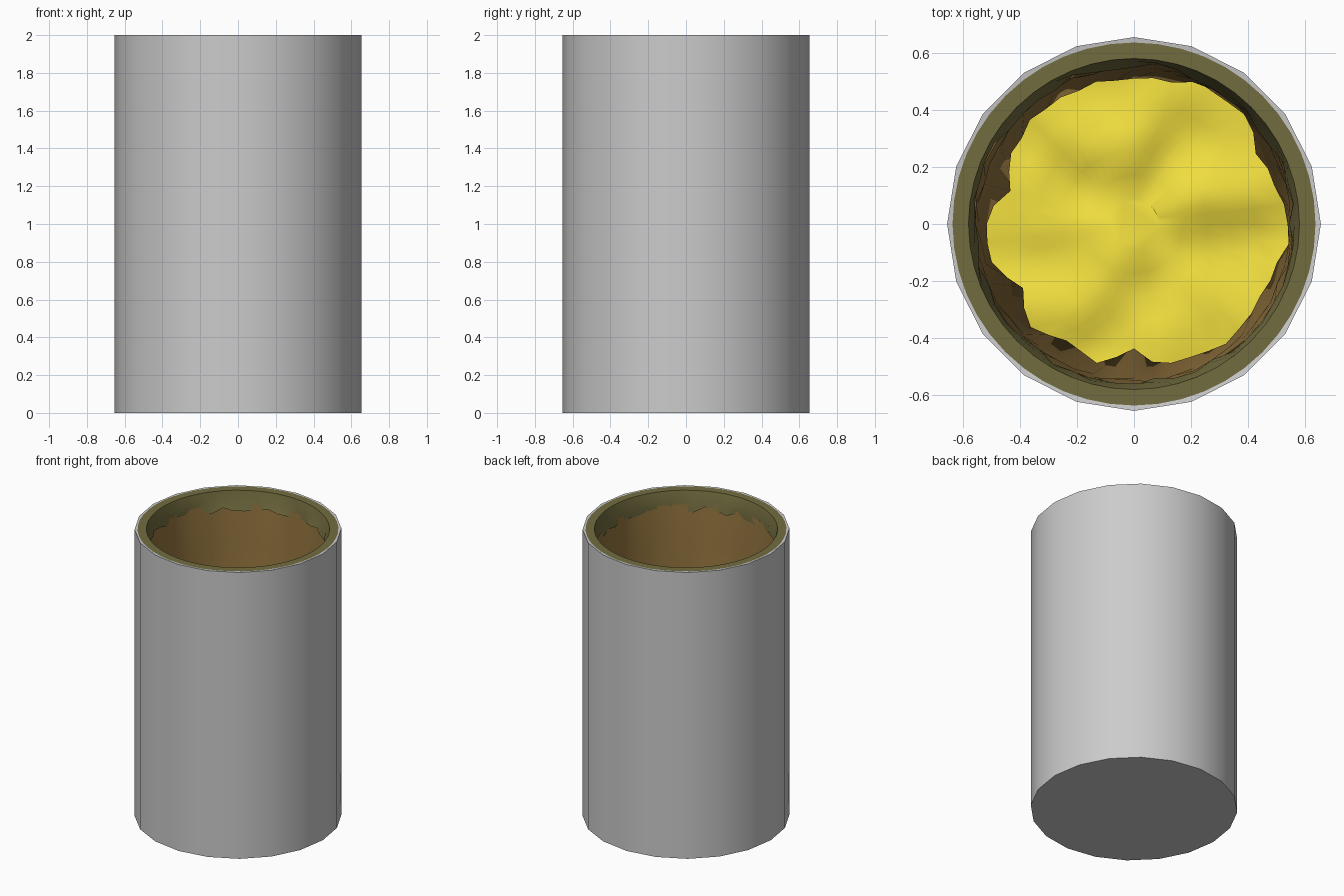
import bpy, bmesh, math, random
from mathutils import noise, Vector

if "Cube" in bpy.data.objects:
    bpy.data.objects.remove(bpy.data.objects["Cube"])

random.seed(4)


def material(name, rgb):
    m = bpy.data.materials.new(name)
    m.diffuse_color = (*rgb, 1)
    m.use_nodes = True
    m.node_tree.nodes["Principled BSDF"].inputs["Base Color"].default_value = m.diffuse_color
    return m


def ring(bm, radius, z, n):
    """Closed loop of vertices; radius and z may be functions of the angle."""
    loop = []
    for i in range(n):
        a = 2 * math.pi * i / n
        r = radius(a) if callable(radius) else radius
        h = z(a) if callable(z) else z
        loop.append(bm.verts.new((r * math.cos(a), r * math.sin(a), h)))
    return loop


def bridge(bm, upper, lower):
    n = len(upper)
    for i in range(n):
        j = (i + 1) % n
        bm.faces.new((upper[i], upper[j], lower[j], lower[i]))


def finish(bm, name, mat=None, angle=35):
    mesh = bpy.data.meshes.new(name)
    bm.to_mesh(mesh)
    bm.free()
    ob = bpy.data.objects.new(name, mesh)
    bpy.context.collection.objects.link(ob)
    if mat:
        mesh.materials.append(mat)
    bpy.ops.object.select_all(action='DESELECT')
    ob.select_set(True)
    bpy.context.view_layer.objects.active = ob
    bpy.ops.object.shade_smooth_by_angle(angle=math.radians(angle))
    return ob


def jitter(base, amount, step=0.0):
    return lambda a: base + step + random.uniform(-amount, amount)


# Outer casing: 20-sided drum with a thin grey rim
bm = bmesh.new()
base, top, lip = ring(bm, 0.655, 0, 20), ring(bm, 0.655, 2, 20), ring(bm, 0.62, 1.995, 20)
bridge(bm, top, base)
bridge(bm, lip, top)
bm.faces.new(base)
bmesh.ops.recalc_face_normals(bm, faces=bm.faces)
finish(bm, "outer_casing")

# Mossy collar round the mouth
N = 48
bm = bmesh.new()
loops = [ring(bm, 0.636, 2.0, N), ring(bm, 0.58, 2.0, N),
         ring(bm, jitter(0.565, 0.008), jitter(1.94, 0.01), N),
         ring(bm, jitter(0.555, 0.012), jitter(1.88, 0.02), N)]
for u, l in zip(loops, loops[1:]):
    bridge(bm, l, u)
for f in bm.faces:
    f.normal_flip()
finish(bm, "mouth_collar", material("olive", (0.17, 0.15, 0.05)))

# Rough shaft wall, narrowest at an irregular waist
waist = [.57, .51, .50, .54, .55, .51, .51, .51, .51, .51, .49, .46,
         .51, .52, .46, .52, .48, .50, .44, .51, .52, .53, .52, .53]


def waist_radius(a):
    t = a / (2 * math.pi) * 24
    i = int(t + 1e-6)
    f = t - i
    return waist[i % 24] * (1 - f) + waist[(i + 1) % 24] * f + random.uniform(-.012, .012)


bm = bmesh.new()
loops = [ring(bm, jitter(0.565, 0.008), 1.91, N),
         ring(bm, jitter(0.55, 0.008), jitter(1.65, 0.03), N),
         ring(bm, jitter(0.545, 0.008), jitter(1.35, 0.04), N),
         ring(bm, waist_radius, jitter(0.95, 0.05), N),
         ring(bm, jitter(0.55, 0.015), jitter(0.5, 0.04), N),
         ring(bm, jitter(0.59, 0.01), 0.08, N)]
for u, l in zip(loops, loops[1:]):
    bridge(bm, u, l)
for f in bm.faces:
    c = f.calc_center_median()
    if f.normal.length == 0:
        f.normal_update()
    if f.normal.x * c.x + f.normal.y * c.y > 0:
        f.normal_flip()
finish(bm, "shaft_wall", material("brown", (0.30, 0.18, 0.05)))

# Bumpy yellow floor
bm = bmesh.new()
loops = []
for k in range(1, 8):
    r = 0.6 * k / 7
    loops.append(ring(bm, r, lambda a, r=r: 0.2 + 0.06 * noise.noise(
        Vector((r * math.cos(a) * 5, r * math.sin(a) * 5, 2.0))), N))
bm.faces.new(loops[0])
for inner, outer in zip(loops, loops[1:]):
    bridge(bm, outer, inner)
bm.normal_update()
for f in bm.faces:
    if f.normal.z < 0:
        f.normal_flip()
finish(bm, "shaft_floor", material("yellow", (0.9, 0.75, 0.05)))
